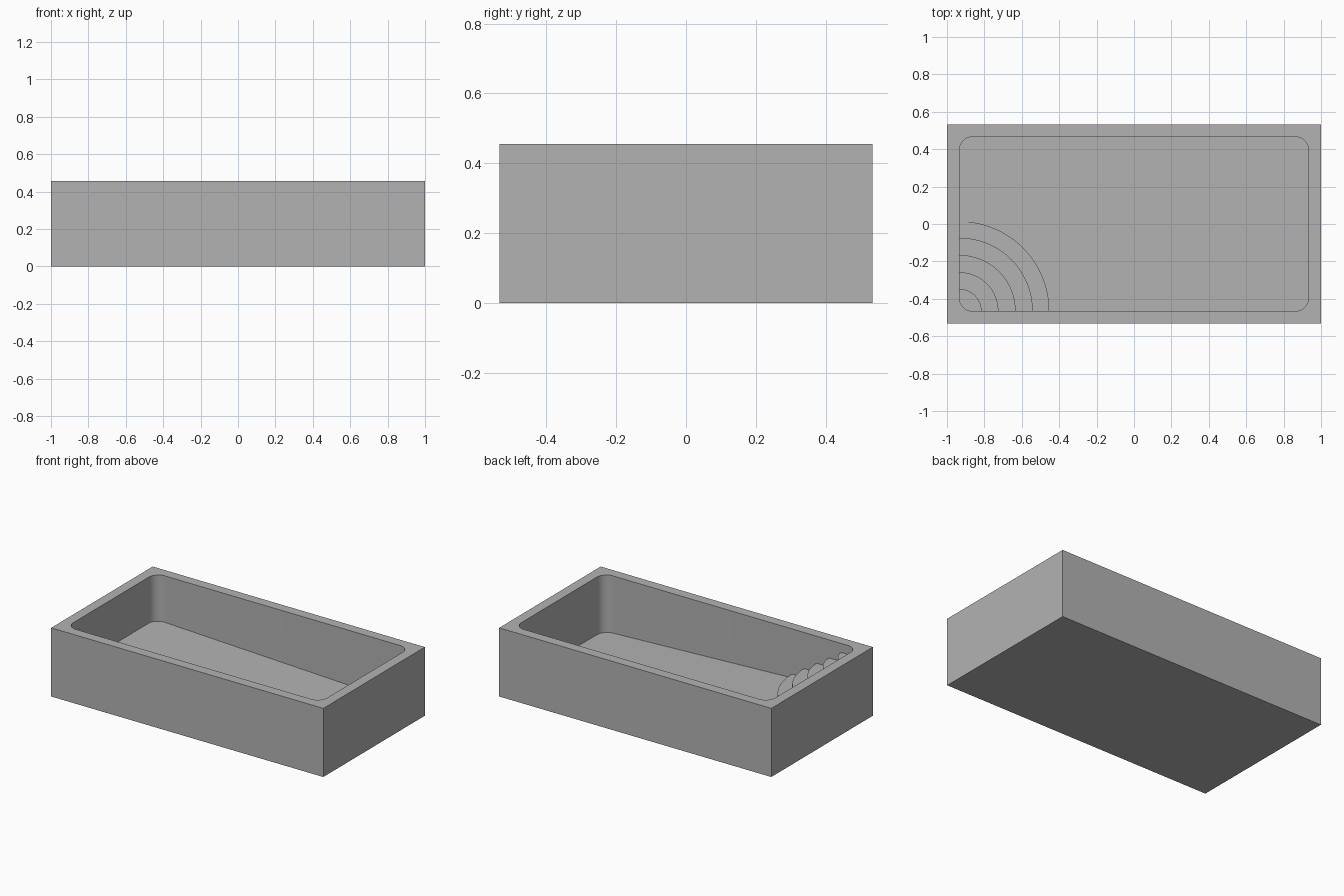
import bpy, bmesh, math

cube = bpy.data.objects.get("Cube")
if cube:
    bpy.data.objects.remove(cube, do_unlink=True)

HX, HY, TOP = 1.0, 0.533, 0.456     # outer half sizes and height
WALL, CORNER = 0.067, 0.07          # wall thickness and basin corner radius
IX, IY = HX - WALL, HY - WALL
SHALLOW, DEEP = 0.306, 0.383        # basin depth at the two ends

grey = bpy.data.materials.new("concrete_grey")
grey.use_nodes = True
colour = (0.45, 0.45, 0.45, 1)
grey.diffuse_color = colour
grey.node_tree.nodes["Principled BSDF"].inputs["Base Color"].default_value = colour


def floor_z(x):
    return TOP - SHALLOW - (DEEP - SHALLOW) * (x + IX) / (2 * IX)


def arc(cx, cy, r, start, n):
    return [(cx + r * math.cos(start + math.pi / 2 * i / n),
             cy + r * math.sin(start + math.pi / 2 * i / n)) for i in range(n + 1)]


def ring(bm, points, height):
    return [bm.verts.new((x, y, height(x))) for x, y in points]


def walls(bm, low, high):
    n = len(low)
    for i in range(n):
        j = (i + 1) % n
        bm.faces.new((low[i], low[j], high[j], high[i]))


def finish(bm, name):
    bmesh.ops.recalc_face_normals(bm, faces=bm.faces)
    mesh = bpy.data.meshes.new(name)
    bm.to_mesh(mesh)
    bm.free()
    mesh.materials.append(grey)
    obj = bpy.data.objects.new(name, mesh)
    bpy.context.collection.objects.link(obj)
    bpy.ops.object.select_all(action="DESELECT")
    obj.select_set(True)
    bpy.context.view_layer.objects.active = obj
    bpy.ops.object.shade_smooth_by_angle(angle=math.radians(30))


# Pool shell: box outside, rounded basin with a sloping floor inside
outline = [(HX, HY), (-HX, HY), (-HX, -HY), (HX, -HY)]
basin = []
for k, (sx, sy) in enumerate([(1, 1), (-1, 1), (-1, -1), (1, -1)]):
    basin += arc(sx * (IX - CORNER), sy * (IY - CORNER), CORNER, k * math.pi / 2, 12)

bm = bmesh.new()
base = ring(bm, outline, lambda x: 0)
rim_outer = ring(bm, outline, lambda x: TOP)
rim_inner = ring(bm, basin, lambda x: TOP)
floor = ring(bm, basin, floor_z)
walls(bm, base, rim_outer)
walls(bm, floor, rim_inner)
bm.faces.new(base)
bm.faces.new(floor)
# Rim: one corner fan and one straight strip per side
per = len(basin) // 4
for k in range(4):
    corner = rim_inner[k * per:(k + 1) * per]
    for a, b in zip(corner, corner[1:]):
        bm.faces.new((rim_outer[k], a, b))
    nxt = (k + 1) % 4
    bm.faces.new((rim_outer[k], corner[-1], rim_inner[nxt * per], rim_outer[nxt]))
finish(bm, "pool_shell")

# Quarter-round entry steps in one shallow corner, tucked slightly into the walls
TUCK = 0.01
for k, radius in enumerate((0.118, 0.208, 0.3, 0.392, 0.48), 1):
    sector = arc(-IX, -IY, radius, 0, 32)
    sector += [(-IX - TUCK, radius - IY), (-IX - TUCK, -IY - TUCK), (radius - IX, -IY - TUCK)]
    bm = bmesh.new()
    low = ring(bm, sector, lambda x: 0.08)
    high = ring(bm, sector, lambda x: TOP - 0.06 * k)
    walls(bm, low, high)
    bm.faces.new(low)
    bm.faces.new(high)
    finish(bm, f"entry_step_{k}")
